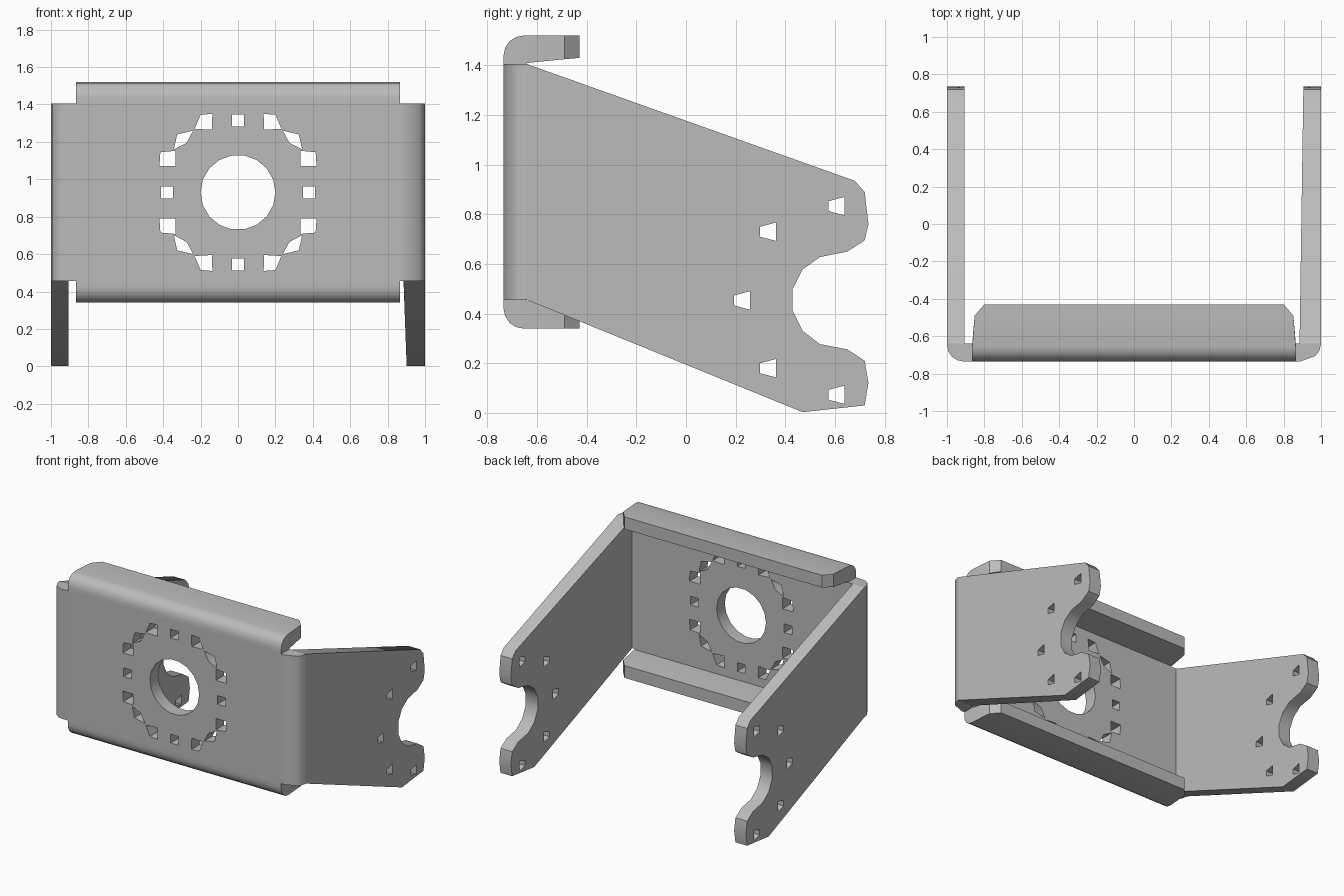
import bpy, bmesh, math
from mathutils import Vector

if "Cube" in bpy.data.objects:
    bpy.data.objects.remove(bpy.data.objects["Cube"], do_unlink=True)

steel = bpy.data.materials.new("plain_grey_steel")
steel.use_nodes = True
GREY = (0.5, 0.5, 0.5, 1)
steel.diffuse_color = GREY
steel.node_tree.nodes["Principled BSDF"].inputs["Base Color"].default_value = GREY

MID = 0.93            # height of the channel's centre line
FRONT, BACK = -0.735, -0.64


def solid(name, loops, place, start, end, adjust=None):
    """Fill an outline (first loop) minus its holes, then give it thickness."""
    bm = bmesh.new()
    edges = []
    for loop in loops:
        vs = [bm.verts.new(place(a, b, start)) for a, b in loop]
        edges += [bm.edges.new((v, vs[i - 1])) for i, v in enumerate(vs)]
    bmesh.ops.triangle_fill(bm, edges=edges, use_beauty=True)
    out = bmesh.ops.extrude_face_region(bm, geom=bm.faces[:], use_keep_orig=True)
    shift = Vector(place(0, 0, end)) - Vector(place(0, 0, start))
    moved = [g for g in out["geom"] if isinstance(g, bmesh.types.BMVert)]
    bmesh.ops.translate(bm, verts=moved, vec=shift)
    if adjust:
        for v in bm.verts:
            adjust(v.co)
    bmesh.ops.recalc_face_normals(bm, faces=bm.faces)
    me = bpy.data.meshes.new(name)
    bm.to_mesh(me)
    bm.free()
    me.materials.append(steel)
    ob = bpy.data.objects.new(name, me)
    bpy.context.collection.objects.link(ob)
    bpy.ops.object.select_all(action="DESELECT")
    ob.select_set(True)
    bpy.context.view_layer.objects.active = ob
    bpy.ops.object.shade_smooth_by_angle(angle=math.radians(35))
    return ob


def along_x(a, b, t): return (t, a, b)
def along_y(a, b, t): return (a, t, b)
def along_z(a, b, t): return (a, b, t)


def arc(cx, cy, r, a0, a1, n):
    angles = [math.radians(a0 + (a1 - a0) * i / n) for i in range(n + 1)]
    return [(cx + r * math.cos(t), cy + r * math.sin(t)) for t in angles]


# Front plate: large bore with a ring of sixteen small holes
bore = arc(0, MID, 0.2, 0, 340, 17)
holes = [bore]
s = 0.032
for x, z in ((0.38, 0), (-0.38, 0), (0, 0.385), (0, -0.385)):
    holes.append([(x - s, MID + z - s), (x + s, MID + z - s),
                  (x + s, MID + z + s), (x - s, MID + z + s)])
quadrant = [
    [(0.14, 0.335), (0.232, 0.34), (0.2, 0.415), (0.137, 0.42)],
    [(0.24, 0.33), (0.325, 0.31), (0.343, 0.23), (0.275, 0.265)],
    [(0.335, 0.14), (0.42, 0.14), (0.415, 0.215), (0.335, 0.222)],
]
for sx in (1, -1):
    for sz in (1, -1):
        for q in quadrant:
            holes.append([(sx * x, MID + sz * z) for x, z in q])
W, H = 0.865, 0.48
panel = [(-W, MID - H), (W, MID - H), (W, MID + H), (-W, MID + H)]
solid("front_plate", [panel] + holes, along_y, FRONT, BACK)

# Top and bottom flanges: bent lips with clipped rear corners
lip = ([(BACK, 0.48), (FRONT, 0.48)]
       + arc(-0.655, 0.51, 0.08, 180, 90, 4)
       + [(-0.49, 0.59), (-0.43, 0.59), (-0.43, 0.5), (-0.49, 0.495)])


def clip_corners(co):
    if co.y > -0.45:
        co.x *= 0.925
    elif co.y > -0.5:
        co.x *= 0.985


for name, side in (("top_flange", 1), ("bottom_flange", -1)):
    profile = [(y, MID + side * z) for y, z in lip]
    solid(name, [profile], along_x, -W, W, clip_corners)

# Side arms: tapering plates ending in a forked notch
arm = [(BACK, 1.405), (0.68, 0.935), (0.72, 0.89), (0.735, 0.76), (0.72, 0.695),
       (0.65, 0.65), (0.54, 0.628), (0.47, 0.578), (0.43, 0.5), (0.43, 0.41),
       (0.47, 0.33), (0.54, 0.277), (0.65, 0.256), (0.72, 0.21), (0.735, 0.12),
       (0.72, 0.03), (0.47, 0.003), (BACK, 0.455)]
arm_holes = []
for y, z in ((0.607, 0.833), (0.33, 0.73), (0.225, 0.453), (0.33, 0.18), (0.607, 0.073)):
    arm_holes.append([(y - s, z - 0.02), (y + s, z - 0.037),
                      (y + s, z + 0.037), (y - s, z + 0.02)])


def taper_inside(co):
    if co.x < 0.95:
        co.x = 0.885 + 0.015 * (co.y - BACK)


solid("left_arm", [arm] + arm_holes, along_x, 0.905, 1, taper_inside)
solid("right_arm", [arm] + arm_holes, along_x, -0.905, -1)

# Vertical bends joining the front plate to the arms
right_bend = ([(-W, BACK), (-W, FRONT)] + arc(-0.91, -0.645, 0.09, 270, 180, 4)
              + [(-1, BACK), (-0.905, BACK)])
left_bend = [(W, BACK), (W, FRONT), (0.89, FRONT), (0.97, -0.705),
             (0.99, -0.68), (1, BACK), (0.885, BACK)]
solid("right_bend", [right_bend], along_z, 0.455, 1.405)
solid("left_bend", [left_bend], along_z, 0.455, 1.405)
